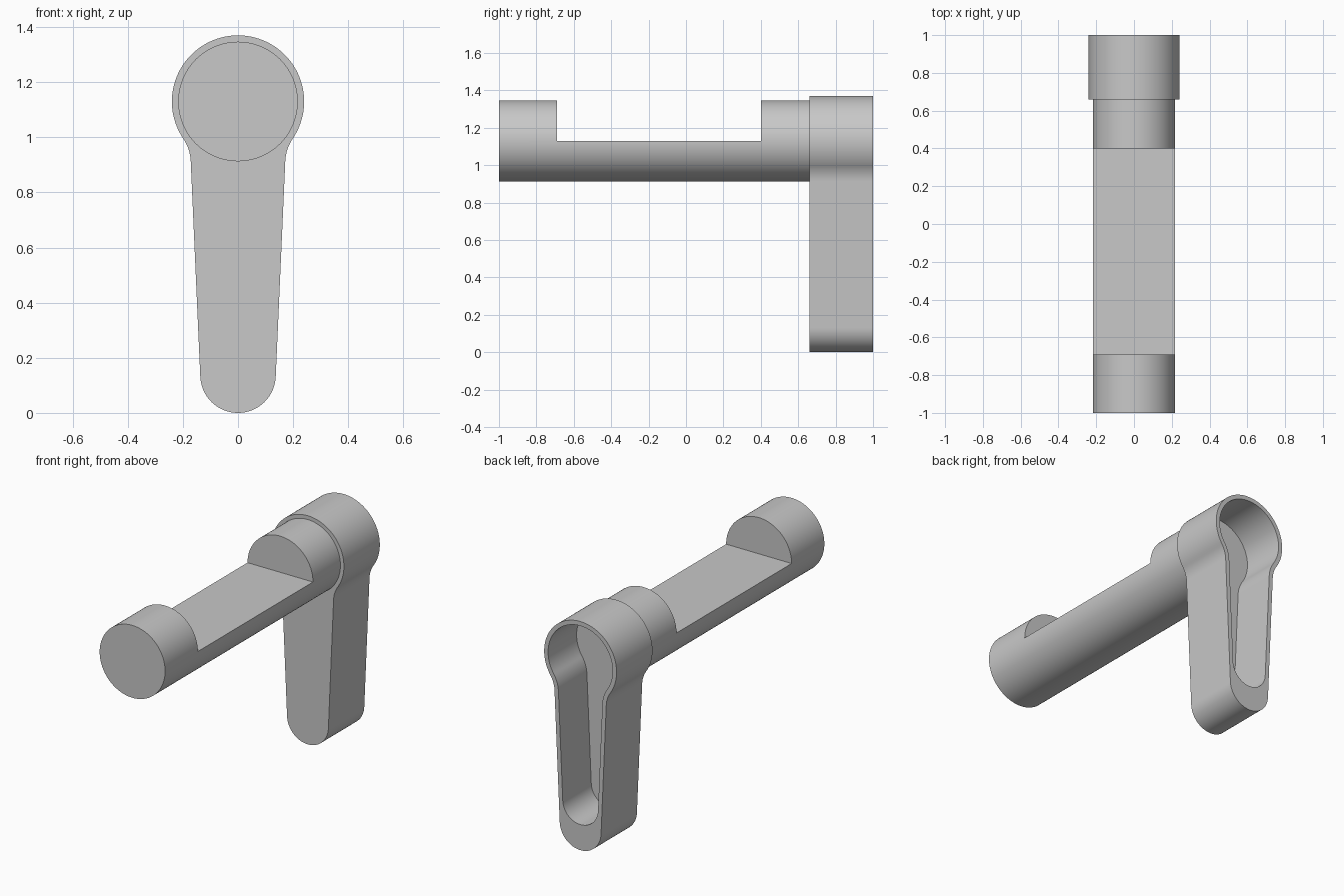
import bpy
import bmesh
from math import sin, cos, pi, sqrt, atan2, atan, radians

cube = bpy.data.objects.get("Cube")
if cube:
    bpy.data.objects.remove(cube, do_unlink=True)

HUB_Z = 1.13          # axis of the shaft and hub
HUB_R = 0.24
SHAFT_R = 0.217
WALL = 0.026          # lever wall thickness
LEAN = atan(0.0443)   # taper of the lever sides
FILLET_R = 0.16       # neck between hub and lever
FRONT, FLOOR, BACK = 0.66, 0.73, 1.0

grey = bpy.data.materials.new("plain grey")
grey.use_nodes = True
colour = (0.58, 0.58, 0.58, 1)
grey.diffuse_color = colour
bsdf = next(n for n in grey.node_tree.nodes if n.type == 'BSDF_PRINCIPLED')
bsdf.inputs["Base Color"].default_value = colour


def finish(obj):
    obj.data.materials.clear()
    obj.data.materials.append(grey)
    bpy.ops.object.select_all(action='DESELECT')
    obj.select_set(True)
    bpy.context.view_layer.objects.active = obj
    bpy.ops.object.shade_smooth_by_angle(angle=radians(30))


def arc(cx, cz, r, a0, a1, n):
    steps = [a0 + (a1 - a0) * i / n for i in range(n + 1)]
    return [(cx + r * cos(a), cz + r * sin(a)) for a in steps]


def keyhole(hub_r, neck_r, tip_r, tip_z):
    """Closed outline: hub circle, concave necks, tapered sides, round tip."""
    h = HUB_Z - tip_z
    across = tip_r + neck_r
    along = h * cos(LEAN) - sqrt((hub_r + neck_r) ** 2 - (across + h * sin(LEAN)) ** 2)
    nx = across * cos(LEAN) + along * sin(LEAN)
    nz = tip_z - across * sin(LEAN) + along * cos(LEAN)
    meet = atan2(nz - HUB_Z, nx)
    half = arc(0, HUB_Z, hub_r, pi / 2, meet, 40)
    half += arc(nx, nz, neck_r, meet + pi, pi - LEAN, 10)[1:]
    half += arc(0, tip_z, tip_r, -LEAN, -pi / 2, 20)
    return half + [(-x, z) for x, z in half[-2:0:-1]]


# Lever: solid front plate with a keyhole-shaped pocket open at the back
outer = keyhole(HUB_R, FILLET_R, 0.137, 0.137)
inner = keyhole(HUB_R - WALL, FILLET_R + WALL, 0.117, 0.27)
bm = bmesh.new()
rings = [[bm.verts.new((x, y, z)) for x, z in outline]
         for outline, y in ((outer, FRONT), (outer, BACK), (inner, BACK), (inner, FLOOR))]
for a, b in zip(rings, rings[1:]):
    for i in range(len(a)):
        j = (i + 1) % len(a)
        bm.faces.new((a[i], a[j], b[j], b[i]))
bm.faces.new(rings[0])
bm.faces.new(rings[-1])
bmesh.ops.recalc_face_normals(bm, faces=bm.faces)
mesh = bpy.data.meshes.new("lever")
bm.to_mesh(mesh)
bm.free()
lever = bpy.data.objects.new("lever", mesh)
bpy.context.collection.objects.link(lever)
finish(lever)

# Shaft: round bar seated in the lever's front plate
y0, y1 = -1.0, FRONT + 0.02
bpy.ops.mesh.primitive_cylinder_add(vertices=96, radius=SHAFT_R, depth=y1 - y0,
                                    location=(0, (y0 + y1) / 2, HUB_Z),
                                    rotation=(pi / 2, 0, 0))
shaft = bpy.context.object
shaft.name = "shaft"

# Flat: upper half of the bar removed between the two round ends
f0, f1 = -0.69, 0.40
bpy.ops.mesh.primitive_cube_add(size=1, location=(0, (f0 + f1) / 2, HUB_Z + 0.25))
cutter = bpy.context.object
cutter.name = "flat_cutter"
cutter.scale = (1, f1 - f0, 0.5)
cutter.hide_render = True
bpy.context.view_layer.objects.active = shaft
cut = shaft.modifiers.new("flat", 'BOOLEAN')
cut.operation = 'DIFFERENCE'
cut.solver = 'EXACT'
cut.object = cutter
bpy.ops.object.modifier_apply(modifier=cut.name)
bpy.data.objects.remove(cutter, do_unlink=True)
finish(shaft)
